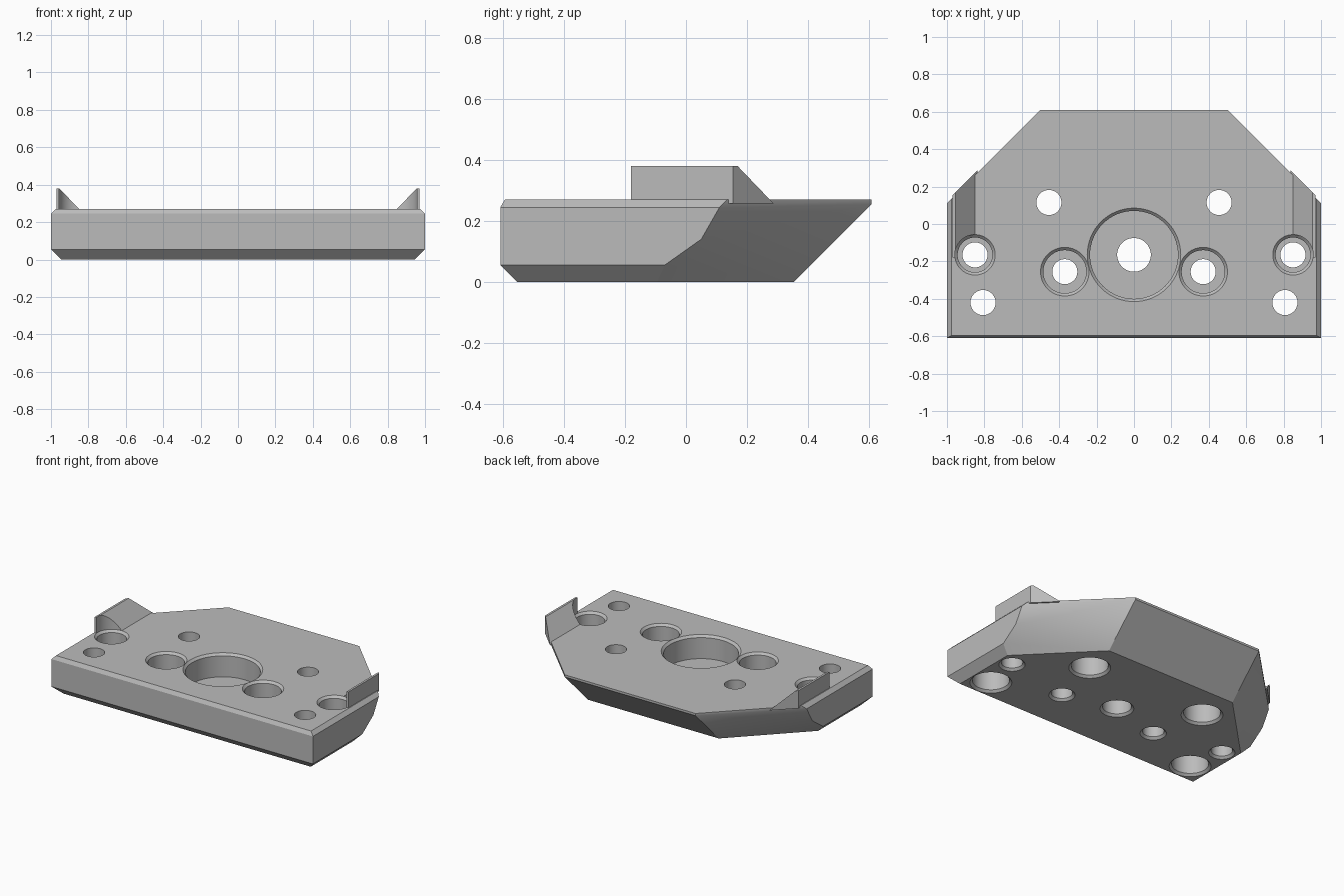
import bpy, bmesh, math

old = bpy.data.objects.get("Cube")
if old:
    bpy.data.objects.remove(old, do_unlink=True)

grey = bpy.data.materials.new("machined_grey")
grey.use_nodes = True
grey.diffuse_color = (0.5, 0.5, 0.5, 1)
grey.node_tree.nodes["Principled BSDF"].inputs["Base Color"].default_value = (0.5, 0.5, 0.5, 1)

TOP = 0.27


def finish(name, bm):
    bmesh.ops.recalc_face_normals(bm, faces=bm.faces[:])
    mesh = bpy.data.meshes.new(name)
    bm.to_mesh(mesh)
    bm.free()
    mesh.materials.append(grey)
    ob = bpy.data.objects.new(name, mesh)
    bpy.context.collection.objects.link(ob)
    return ob


def hull(name, points):
    """Convex solid with its flat triangles merged into clean faces."""
    bm = bmesh.new()
    for p in points:
        bm.verts.new(p)
    res = bmesh.ops.convex_hull(bm, input=bm.verts[:])
    loose = {v for v in res["geom_interior"] if isinstance(v, bmesh.types.BMVert)}
    bmesh.ops.delete(bm, geom=list(loose), context="VERTS")
    bmesh.ops.dissolve_limit(bm, angle_limit=math.radians(1),
                             verts=bm.verts[:], edges=bm.edges[:])
    return finish(name, bm)


def lathe(name, x, y, profile, n=64):
    """Closed turned solid from (radius, height) pairs."""
    bm = bmesh.new()
    rings = []
    for r, z in profile:
        rings.append([bm.verts.new((x + r * math.cos(2 * math.pi * i / n),
                                    y + r * math.sin(2 * math.pi * i / n), z))
                      for i in range(n)])
    for a, b in zip(rings, rings[1:]):
        for i in range(n):
            j = (i + 1) % n
            bm.faces.new((a[i], a[j], b[j], b[i]))
    bm.faces.new(rings[0])
    bm.faces.new(rings[-1])
    return finish(name, bm)


def cut(target, cutter):
    bpy.context.view_layer.objects.active = target
    mod = target.modifiers.new("hole", "BOOLEAN")
    mod.operation = "DIFFERENCE"
    mod.solver = "EXACT"
    mod.object = cutter
    bpy.ops.object.modifier_apply(modifier=mod.name)


# Chamfered plate with undercut back and diagonal corners
half = [
    (0.985, -0.595, TOP), (1, -0.61, 0.255), (1, -0.61, 0.055), (0.945, -0.555, 0),
    (0.975, -0.595, TOP), (1, -0.61, 0.245),
    (0.5, 0.61, TOP), (0.5, 0.61, 0.255), (0.5, 0.355, 0),
    (0.975, 0.135, TOP), (1, 0.11, 0.245), (1, 0.05, 0.14),
    (1, -0.07, 0.055), (0.945, -0.095, 0),
]
half = [p for p in half if p[0] != 0.985 and p[1:] != (-0.61, 0.255)]
plate = hull("plate", [(s * x, y, z) for s in (1, -1) for x, y, z in half])

# Wedge-shaped lugs on both sides, trimmed diagonally at the back
section = [(0.838, 0.258), (0.955, 0.38), (0.97, 0.38), (0.97, 0.258)]
lugs = {}
for s, side in ((1, "left"), (-1, "right")):
    pts = [(s * x, y, z) for x, z in section for y in (-0.18, 1.125 - x)]
    lugs[s] = hull(side + "_lug", pts)


def bored_from_top(through, bore, floor=0.11, lip=0.015):
    return [(through + lip, -0.1), (through + lip, 0), (through, lip), (through, floor),
            (bore - lip, floor), (bore - lip, TOP - lip), (bore, TOP), (bore, 0.6)]


def bored_from_bottom(through, bore, floor=0.16, lip=0.015):
    return [(bore, -0.1), (bore, 0), (bore - lip, lip), (bore - lip, floor),
            (through, floor), (through, 0.6)]


# Stepped holes: central, inner pair, outer pair and two pairs bored from below
cutters = [lathe("central_cutter", 0, -0.165, bored_from_top(0.09, 0.25))]
for s in (1, -1):
    cutters += [
        lathe("inner_cutter", s * 0.37, -0.255, bored_from_top(0.067, 0.13)),
        lathe("front_cutter", s * 0.807, -0.42, bored_from_bottom(0.067, 0.13)),
        lathe("back_cutter", s * 0.455, 0.115, bored_from_bottom(0.067, 0.13)),
    ]
    outer = lathe("outer_cutter", s * 0.85, -0.165, bored_from_top(0.067, 0.108))
    cut(lugs[s], outer)
    cutters.append(outer)
for c in cutters:
    cut(plate, c)
for c in cutters:
    bpy.data.objects.remove(c, do_unlink=True)

# Smooth bores, sharp edges
bpy.ops.object.select_all(action="DESELECT")
for ob in (plate, *lugs.values()):
    ob.select_set(True)
bpy.context.view_layer.objects.active = plate
bpy.ops.object.shade_smooth_by_angle(angle=math.radians(30))
